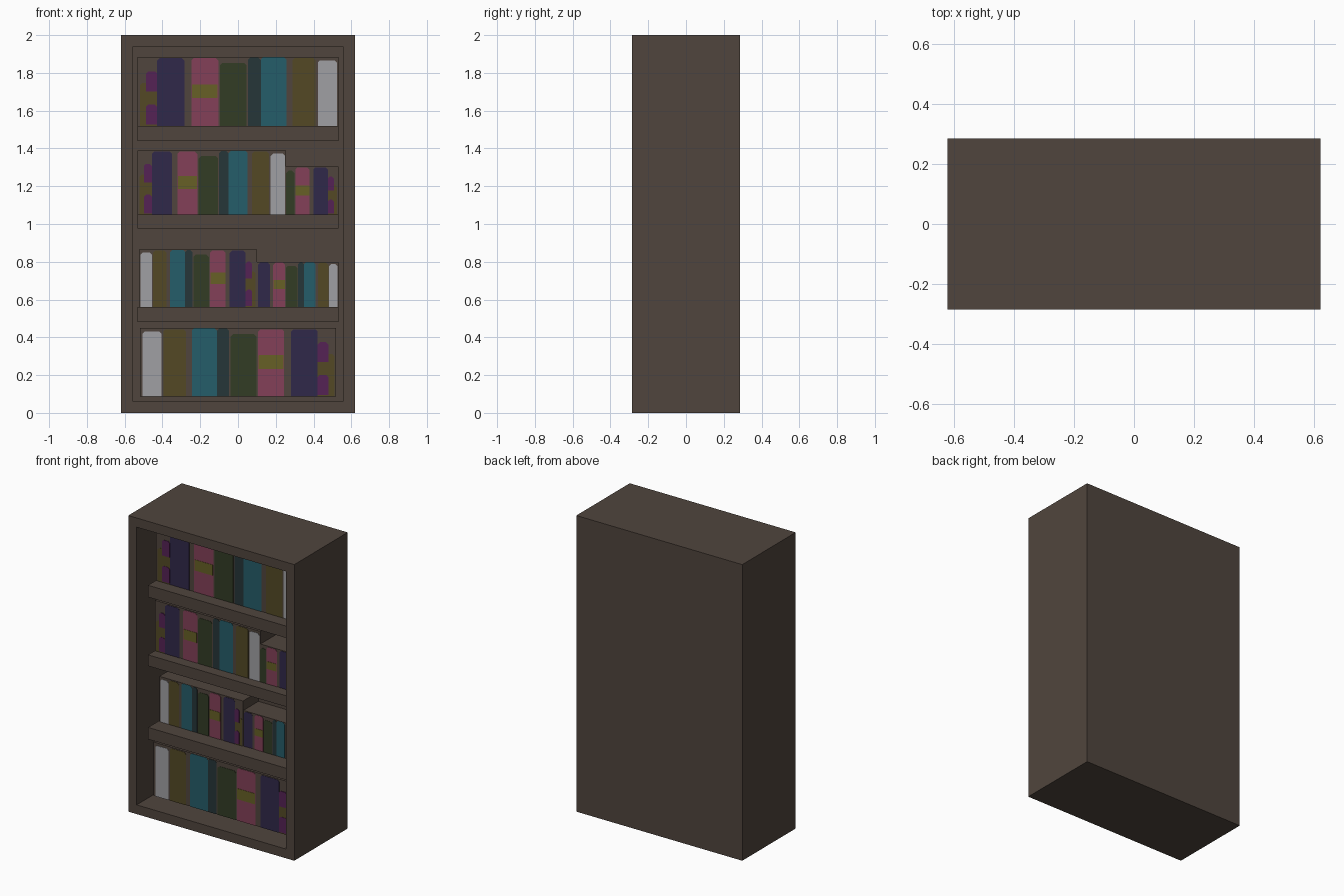
import bpy
import bmesh

cube = bpy.data.objects.get("Cube")
if cube:
    bpy.data.objects.remove(cube, do_unlink=True)


def linear(byte):
    c = byte / 255
    return c / 12.92 if c <= 0.04 else ((c + 0.055) / 1.055) ** 2.4


def material(name, code):
    rgb = [linear(v) for v in bytes.fromhex(code)]
    mat = bpy.data.materials.new(name)
    mat.use_nodes = True
    mat.diffuse_color = (*rgb, 1)
    node = mat.node_tree.nodes["Principled BSDF"]
    node.inputs["Base Color"].default_value = (*rgb, 1)
    node.inputs["Roughness"].default_value = 0.9
    return mat


COLOURS = {
    "wood": "50453d", "purple": "30284a", "magenta": "552255", "pink": "834058",
    "yellow": "676026", "green": "323c25", "slate": "263639", "teal": "255d6a",
    "mustard": "534925", "grey": "a0a0a4",
}
MATS = {name: material(name, code) for name, code in COLOURS.items()}

W, D, H = 1.24, 0.57, 2.0
FRONT = -D / 2
FRAME = 0.088
INNER = W / 2 - FRAME
BACK = FRONT + 0.36


def finish(bm, name, colour):
    bmesh.ops.recalc_face_normals(bm, faces=bm.faces)
    mesh = bpy.data.meshes.new(name)
    bm.to_mesh(mesh)
    bm.free()
    mesh.materials.append(MATS[colour])
    obj = bpy.data.objects.new(name, mesh)
    bpy.context.collection.objects.link(obj)
    return obj


def cuboid(bm, x0, x1, y0, y1, z0, z1):
    verts = bmesh.ops.create_cube(bm, size=1)["verts"]
    for v in verts:
        v.co.x = x1 if v.co.x > 0 else x0
        v.co.y = y1 if v.co.y > 0 else y0
        v.co.z = z1 if v.co.z > 0 else z0


def box(name, colour, *extent):
    bm = bmesh.new()
    cuboid(bm, *extent)
    return finish(bm, name, colour)


def spine(name, colour, x0, x1, y0, y1, z0, z1, chamfer):
    """Thin book spine plate with clipped top corners."""
    c = min(chamfer, (x1 - x0) / 3)
    outline = [(x0, z0), (x1, z0), (x1, z1 - c), (x1 - c, z1), (x0 + c, z1), (x0, z1 - c)]
    bm = bmesh.new()
    face = bm.faces.new([bm.verts.new((x, y0, z)) for x, z in outline])
    ext = bmesh.ops.extrude_face_region(bm, geom=[face])["geom"]
    moved = [g for g in ext if isinstance(g, bmesh.types.BMVert)]
    bmesh.ops.translate(bm, verts=moved, vec=(0, y1 - y0, 0))
    return finish(bm, name, colour)


# Cabinet: a solid block with the front inset and pushed back
bm = bmesh.new()
cuboid(bm, -W / 2, W / 2, FRONT, D / 2, 0, H)
front = min(bm.faces, key=lambda f: f.calc_center_median().y)
bmesh.ops.inset_region(bm, faces=[front], thickness=FRAME)
pushed = bmesh.ops.extrude_face_region(bm, geom=[front])["geom"]
bmesh.ops.delete(bm, geom=[front] if front.is_valid else [], context="FACES_ONLY")
for g in pushed:
    if isinstance(g, bmesh.types.BMVert):
        g.co.y = BACK
finish(bm, "cabinet", "wood")

# Shelves
for i, (low, high) in enumerate([(0.48, 0.56), (0.975, 1.05), (1.44, 1.52)]):
    box(f"shelf_{i + 1}", "wood", -INNER, INNER, FRONT + 0.085, BACK, low, high)

# Painted spines of one book set: part, colour, span, bottom, top, layer
BOOKS = [
    ("end_book", "mustard", 0.01, 0.095, 0, 0.62, 1),
    ("end_book_lower_patch", "magenta", 0.04, 0.095, 0.02, 0.31, 2),
    ("end_book_upper_patch", "magenta", 0.04, 0.095, 0.5, 0.79, 2),
    ("purple_book", "purple", 0.095, 0.23, 0, 0.98, 1),
    ("pink_book", "pink", 0.265, 0.398, 0, 0.98, 1),
    ("pink_book_band", "yellow", 0.268, 0.395, 0.4, 0.6, 2),
    ("green_book", "green", 0.407, 0.537, 0, 0.91, 1),
    ("slate_book", "slate", 0.545, 0.608, 0, 0.99, 1),
    ("teal_book", "teal", 0.608, 0.735, 0, 0.995, 1),
    ("mustard_book", "mustard", 0.765, 0.88, 0, 0.98, 1),
    ("grey_book", "grey", 0.89, 0.985, 0, 0.95, 1),
]


def book_set(name, x0, x1, depth, z0, z1, start, width, mirrored):
    """Backing block from x0 to x1 carrying the spines that fit on it."""
    face = FRONT + depth
    box(name + "_block", "wood", x0, x1, face, BACK, z0, z1)
    for part, colour, u0, u1, v0, v1, layer in BOOKS:
        if mirrored:
            u0, u1 = 1 - u1, 1 - u0
        a = max(start + u0 * width, x0)
        b = min(start + u1 * width, x1)
        if b - a < 0.008:
            continue
        height = z1 - z0
        chamfer = 0.0 if "band" in part else 0.012
        spine(f"{name}_{part}", colour, a, b, face - 0.002 * layer, face + 0.002,
              z0 + v0 * height, z0 + v1 * height, max(chamfer, 0.001))


# Book sets from the top row down
book_set("top_books", -INNER, INNER, 0.172, 1.52, 1.885, -0.53, 1.07, False)
book_set("upper_left_books", -INNER, 0.255, 0.16, 1.05, 1.39, -0.53, 0.79, False)
book_set("upper_right_books", 0.255, INNER, 0.16, 1.05, 1.305, -0.04, 0.57, True)
book_set("lower_left_books", -0.525, 0.10, 0.195, 0.56, 0.865, -0.525, 0.625, True)
book_set("lower_right_books", 0.10, INNER, 0.2, 0.56, 0.8, 0.06, 0.475, False)
book_set("bottom_books", -0.52, 0.52, 0.125, FRAME, 0.45, -0.52, 1.04, True)
